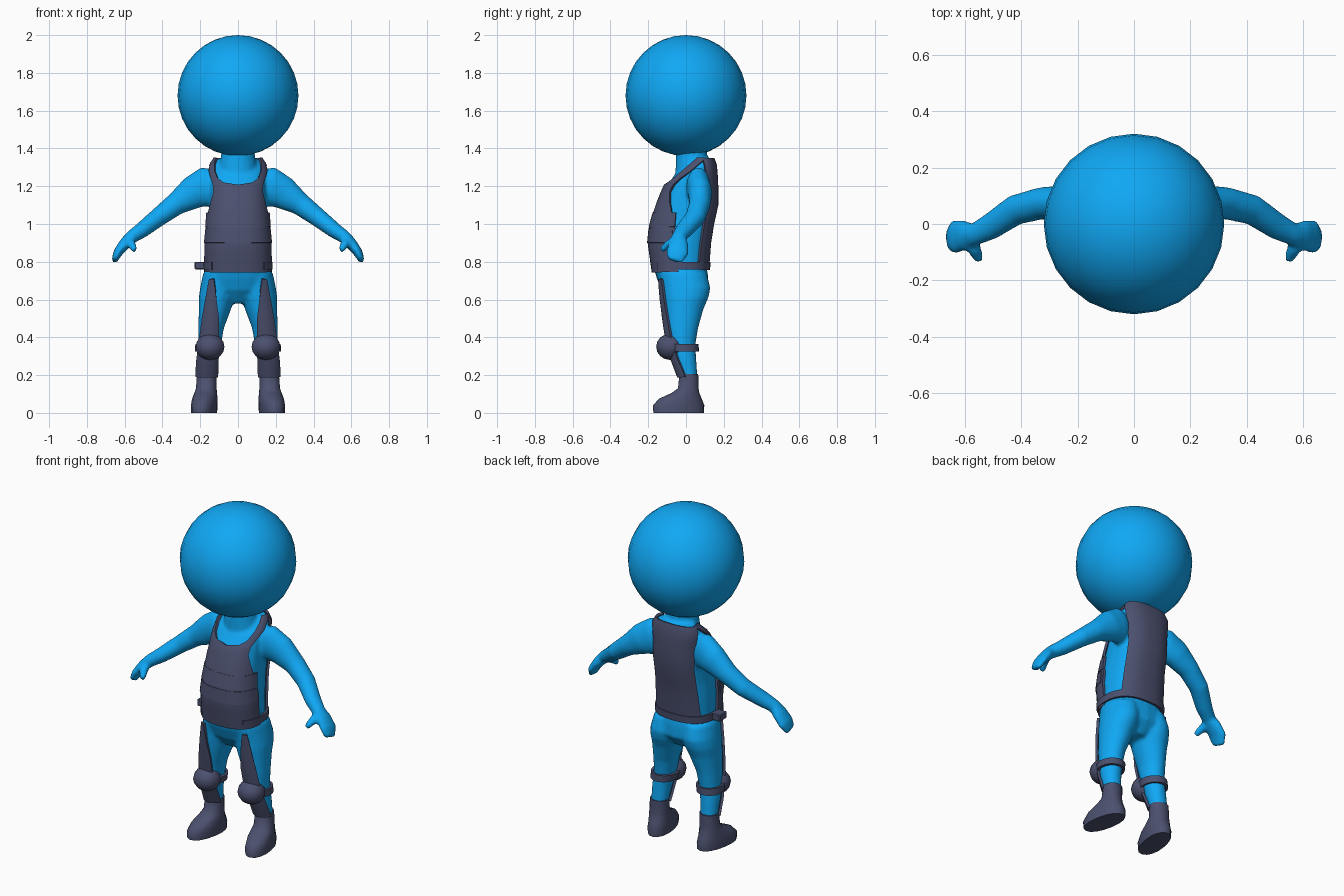
import bpy, bmesh
from math import sin, cos, radians, copysign, pi
from mathutils import Vector

if "Cube" in bpy.data.objects:
    bpy.data.objects.remove(bpy.data.objects["Cube"])


def material(name, rgb):
    m = bpy.data.materials.new(name)
    m.diffuse_color = (*rgb, 1)
    m.use_nodes = True
    m.node_tree.nodes["Principled BSDF"].inputs["Base Color"].default_value = m.diffuse_color
    return m


BLUE = material("blue skin", (0.005, 0.39, 0.91))
DARK = material("dark cloth", (0.07, 0.08, 0.155))


def sgn(v, e):
    return copysign(abs(v) ** (2 / e), v)


def add_loft(bm, secs, ref=(1, 0, 0), flat=True, n=20, e=2.0):
    """Closed tube through (x, y, z, radius along ref, other radius) sections."""
    rings = []
    for i, (x, y, z, a, b) in enumerate(secs):
        t = Vector((0, 0, 1))
        if not flat:
            p, q = secs[max(i - 1, 0)], secs[min(i + 1, len(secs) - 1)]
            t = (Vector(q[:3]) - Vector(p[:3])).normalized()
        v = Vector(ref)
        v = (v - t * v.dot(t)).normalized()
        u = t.cross(v)
        rings.append([bm.verts.new(Vector((x, y, z))
                                   + v * a * sgn(cos(2 * pi * k / n), e)
                                   + u * b * sgn(sin(2 * pi * k / n), e))
                      for k in range(n)])
    for r, s in zip(rings, rings[1:]):
        for k in range(n):
            bm.faces.new((r[k], r[(k + 1) % n], s[(k + 1) % n], s[k]))
    bm.faces.new(rings[0])
    bm.faces.new(rings[-1])


def section_at(secs, z):
    secs = sorted(secs, key=lambda s: s[2])
    for p, q in zip(secs, secs[1:]):
        if p[2] <= z <= q[2]:
            f = (z - p[2]) / (q[2] - p[2])
            return [u + (v - u) * f for u, v in zip(p, q)]
    return secs[-1] if z > secs[-1][2] else secs[0]


def finish(name, bm, mat, mirror=False, thick=0, remesh=0, angle=40):
    bmesh.ops.recalc_face_normals(bm, faces=bm.faces)
    me = bpy.data.meshes.new(name)
    bm.to_mesh(me)
    bm.free()
    ob = bpy.data.objects.new(name, me)
    bpy.context.collection.objects.link(ob)
    me.materials.append(mat)
    if mirror:
        ob.modifiers.new("mirror", 'MIRROR').merge_threshold = 0.0005
    if thick:
        m = ob.modifiers.new("thickness", 'SOLIDIFY')
        m.thickness, m.offset = thick, 0
    if remesh:
        m = ob.modifiers.new("union", 'REMESH')
        m.mode, m.voxel_size = 'VOXEL', remesh
        m = ob.modifiers.new("blend", 'SMOOTH')
        m.factor, m.iterations = 0.5, 5
    bpy.ops.object.select_all(action='DESELECT')
    ob.select_set(True)
    bpy.context.view_layer.objects.active = ob
    for m in list(ob.modifiers):
        bpy.ops.object.modifier_apply(modifier=m.name)
    bpy.ops.object.shade_smooth_by_angle(angle=radians(angle))
    return ob


def panel(name, secs, rows, off=0.009, thick=0.014, cols=10, e=2.0):
    """Mirrored plate hugging a lofted limb; rows are (z, from angle, to angle), 0 = front."""
    bm = bmesh.new()
    grid = []
    for z, a0, a1 in rows:
        x, y, _, rx, ry = section_at(secs, z)
        row = []
        for k in range(cols + 1):
            a = radians(a0 + (a1 - a0) * k / cols)
            row.append(bm.verts.new((x + (rx + off) * sgn(sin(a), e),
                                     y - (ry + off) * sgn(cos(a), e), z)))
        grid.append(row)
    for r, s in zip(grid, grid[1:]):
        for k in range(cols):
            bm.faces.new((r[k], r[k + 1], s[k + 1], s[k]))
    return finish(name, bm, DARK, mirror=True, thick=thick)


TORSO = [(0, -.03, .74, .163, .135), (0, -.035, .90, .163, .152), (0, -.022, 1.0, .155, .155),
         (0, .005, 1.1, .15, .15), (0, .025, 1.2, .145, .13), (0, .046, 1.26, .145, .106),
         (0, .074, 1.31, .14, .074), (0, .09, 1.345, .115, .045)]
NECK = [(0, .03, 1.22, .105, .09), (0, .03, 1.30, .1, .085), (0, .03, 1.36, .09, .083),
        (0, .03, 1.42, .088, .08)]
PELVIS = [(0, -.03, .80, .16, .135), (0, -.02, .72, .187, .138), (0, -.005, .65, .17, .125),
          (0, -.005, .58, .06, .07)]
LEG = [(.095, -.015, .74, .09, .125), (.105, 0, .66, .096, .130), (.112, -.003, .61, .096, .122),
       (.122, -.012, .55, .086, .105), (.142, -.02, .45, .068, .085), (.15, -.02, .36, .06, .07),
       (.16, -.005, .28, .055, .06), (.165, .015, .19, .048, .046), (.165, .015, .10, .044, .044)]
ARM = [(.09, .05, 1.20, .045, .08), (.17, .065, 1.198, .064, .106), (.24, .075, 1.165, .064, .088),
       (.33, .073, 1.105, .057, .06), (.42, .05, 1.037, .054, .05), (.51, -.01, .967, .047, .042),
       (.565, -.037, .93, .04, .035), (.60, -.04, .895, .053, .031),
       (.635, -.045, .85, .06, .025), (.655, -.06, .805, .042, .016)]
THUMB = [(.585, -.04, .915, .027, .025), (.565, -.09, .895, .025, .023), (.548, -.13, .862, .016, .016)]

# Skin: torso, limbs and hands fused into one smooth body
bm = bmesh.new()
add_loft(bm, TORSO, e=2.5)
add_loft(bm, NECK)
add_loft(bm, PELVIS, e=2.3)
for side in (1, -1):
    for secs, flat, ref in ((LEG, True, (1, 0, 0)), (ARM, False, (0, 1, 0)),
                            (THUMB, False, (1, 0, 0))):
        add_loft(bm, [(side * s[0], *s[1:]) for s in secs], ref, flat)
finish("body", bm, BLUE, remesh=0.01, angle=80)

# Head
bm = bmesh.new()
bmesh.ops.create_uvsphere(bm, u_segments=24, v_segments=16, radius=.32)
bmesh.ops.translate(bm, verts=bm.verts, vec=(0, 0, 1.68))
finish("head", bm, BLUE)

# Vest: front with scooped neck and straps, plain back
panel("vest_front", TORSO, [
    (.745, 0, 88), (.85, 0, 86), (.90, 0, 86), (.95, 0, 85), (1.0, 0, 80), (1.06, 0, 70),
    (1.12, 0, 58), (1.17, 0, 50), (1.205, 0, 53), (1.215, 24, 55), (1.24, 39, 62),
    (1.28, 49, 78), (1.32, 56, 88), (1.347, 62, 108)], e=2.5)
panel("vest_back", TORSO, [
    (.765, 125, 180), (.90, 130, 180), (1.0, 130, 180), (1.1, 128, 180), (1.2, 122, 180),
    (1.26, 116, 180), (1.31, 102, 180), (1.347, 88, 180)], e=2.5)
# Raised ribs across the stomach
for z in (.90, .985):
    panel("vest_rib", TORSO, [(z, 0, 82), (z + .075, 0, 78)], off=.012, e=2.5)

# Belt and side buckle
panel("belt", TORSO, [(.758, 45, 180), (.80, 45, 180)], off=.014, e=2.5)
bm = bmesh.new()
bmesh.ops.create_cube(bm, size=1)
bmesh.ops.scale(bm, verts=bm.verts, vec=(.06, .07, .04))
bmesh.ops.translate(bm, verts=bm.verts, vec=(-.2, -.03, .78))
bmesh.ops.bevel(bm, geom=bm.edges[:], offset=.005, segments=1, affect='EDGES')
finish("belt_buckle", bm, DARK, angle=30)

# Thigh and shin plates, knee straps
panel("thigh_plates", LEG, [(.71, 16, 30), (.66, 8, 31), (.60, 0, 33), (.50, -20, 40),
                            (.40, -35, 48)], cols=6)
panel("shin_plates", LEG, [(.34, -45, 55), (.28, -55, 60), (.24, -62, 66), (.19, -70, 72)])
panel("knee_straps", LEG, [(.325, 50, 310), (.365, 50, 310)], cols=18)

# Knee pads
bm = bmesh.new()
bmesh.ops.create_uvsphere(bm, u_segments=14, v_segments=8, radius=1)
bmesh.ops.scale(bm, verts=bm.verts, vec=(.078, .075, .07))
bmesh.ops.translate(bm, verts=bm.verts, vec=(.148, -.083, .35))
finish("knee_pads", bm, DARK, mirror=True)

# Boots, toes turned slightly outward
bm = bmesh.new()
add_loft(bm, [(.165, .015, .205, .053, .05), (.168, .012, .13, .055, .055),
              (.171, -.003, .105, .06, .075), (.176, -.03, .075, .064, .115),
              (.179, -.039, .04, .066, .138), (.179, -.039, 0, .064, .136)],
         ref=(cos(radians(10)), sin(radians(10)), 0), n=16, e=2.2)
finish("boots", bm, DARK, mirror=True, angle=50)
